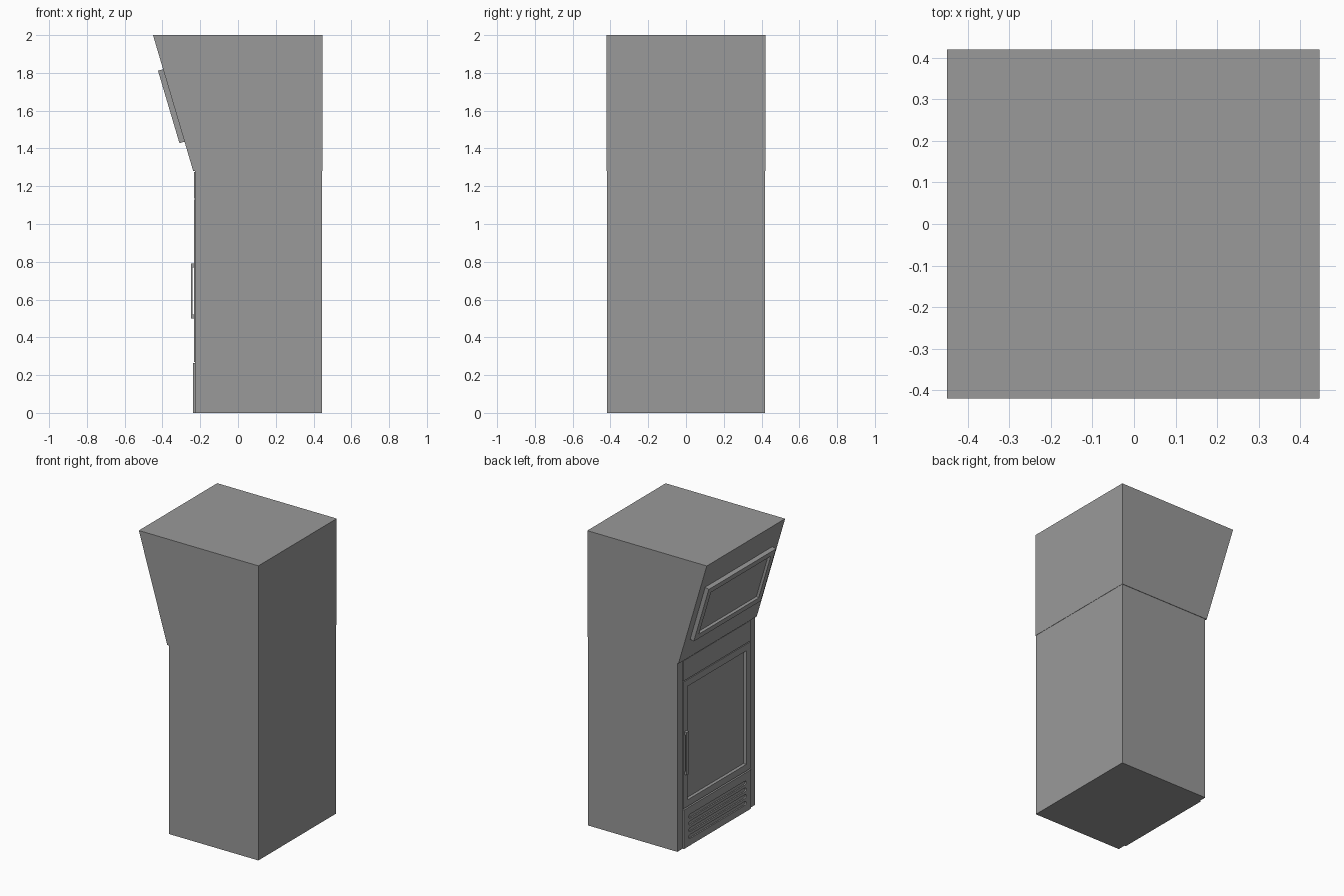
import bpy, bmesh, math
from mathutils import Matrix, Vector

if "Cube" in bpy.data.objects:
    bpy.data.objects.remove(bpy.data.objects["Cube"])

grey = bpy.data.materials.new("cabinet grey")
grey.diffuse_color = (0.32, 0.32, 0.32, 1)
grey.use_nodes = True
grey.node_tree.nodes["Principled BSDF"].inputs["Base Color"].default_value = grey.diffuse_color


def finish(name, bm):
    bmesh.ops.recalc_face_normals(bm, faces=bm.faces)
    mesh = bpy.data.meshes.new(name)
    bm.to_mesh(mesh)
    bm.free()
    mesh.materials.append(grey)
    obj = bpy.data.objects.new(name, mesh)
    bpy.context.collection.objects.link(obj)
    return obj


def box(name, x, y, z, border=0, depth=0):
    """Box between (min, max) pairs; optional recess in its -x face."""
    bm = bmesh.new()
    size = [b - a for a, b in (x, y, z)]
    mid = [(a + b) / 2 for a, b in (x, y, z)]
    bmesh.ops.create_cube(bm, size=1, matrix=Matrix.Translation(mid) @ Matrix.Diagonal((*size, 1)))
    if border:
        bm.normal_update()
        front = min(bm.faces, key=lambda f: f.normal.x)
        bmesh.ops.inset_region(bm, faces=[front], thickness=border, use_even_offset=True)
        # Step straight back so the recess gets square walls
        walls = bmesh.ops.extrude_face_region(bm, geom=[front])
        verts = [v for v in walls["geom"] if isinstance(v, bmesh.types.BMVert)]
        bmesh.ops.translate(bm, verts=verts, vec=(depth, 0, 0))
        if front.is_valid:
            bmesh.ops.delete(bm, geom=[front], context='FACES_ONLY')
    return finish(name, bm)


def prism(bm, points, offset):
    face = bm.faces.new([bm.verts.new(p) for p in points])
    ext = bmesh.ops.extrude_face_region(bm, geom=[face])
    verts = [v for v in ext["geom"] if isinstance(v, bmesh.types.BMVert)]
    bmesh.ops.translate(bm, verts=verts, vec=offset)


# Lower cabinet with a cavity behind the door
box("cabinet_body", (-0.227, 0.445), (-0.417, 0.417), (0, 1.28), 0.057, 0.04)

# Overhanging head with a slanted front
bm = bmesh.new()
profile = [(-0.237, 1.28), (0.447, 1.28), (0.447, 2), (-0.45, 2)]
prism(bm, [(x, -0.42, z) for x, z in profile], (0, 0.84, 0))
finish("cabinet_head", bm)

# Door with recessed window, and the plain panel above it
box("door", (-0.232, -0.195), (-0.36, 0.36), (0.27, 1.13), 0.045, 0.022)
box("header_panel", (-0.232, -0.195), (-0.36, 0.36), (1.136, 1.274))

# Bottom grille with rounded slots
grille = box("grille_panel", (-0.237, -0.195), (-0.36, 0.36), (0, 0.264))
bm = bmesh.new()
radius, half = 0.013, 0.295
for row in range(4):
    z = 0.06 + row * 0.046
    points = []
    for side, start in ((1, -90), (-1, 90)):
        for i in range(7):
            a = math.radians(start + i * 30)
            points.append((-0.26, side * half + radius * math.cos(a), z + radius * math.sin(a)))
    prism(bm, points, (0.032, 0, 0))
cutter = finish("slot_cutter", bm)
cutter.hide_render = True
mod = grille.modifiers.new("slots", 'BOOLEAN')
mod.operation = 'DIFFERENCE'
mod.solver = 'EXACT'
mod.object = cutter
bpy.context.view_layer.objects.active = grille
bpy.ops.object.modifier_apply(modifier=mod.name)
bpy.data.objects.remove(cutter)

# Door handle: grip on two lugs
box("handle_grip", (-0.25, -0.24), (0.325, 0.35), (0.5, 0.79))
for name, z in (("handle_lug_lower", 0.5), ("handle_lug_upper", 0.77)):
    box(name, (-0.241, -0.23), (0.325, 0.35), (z, z + 0.02))

# Tilted screen with a raised frame
screen = box("screen", (-0.03, 0.01), (-0.36, 0.36), (-0.2, 0.2), 0.04, 0.018)
screen.location = (-0.338, 0, 1.628)
screen.rotation_euler.y = -math.atan2(0.213, 0.72)
